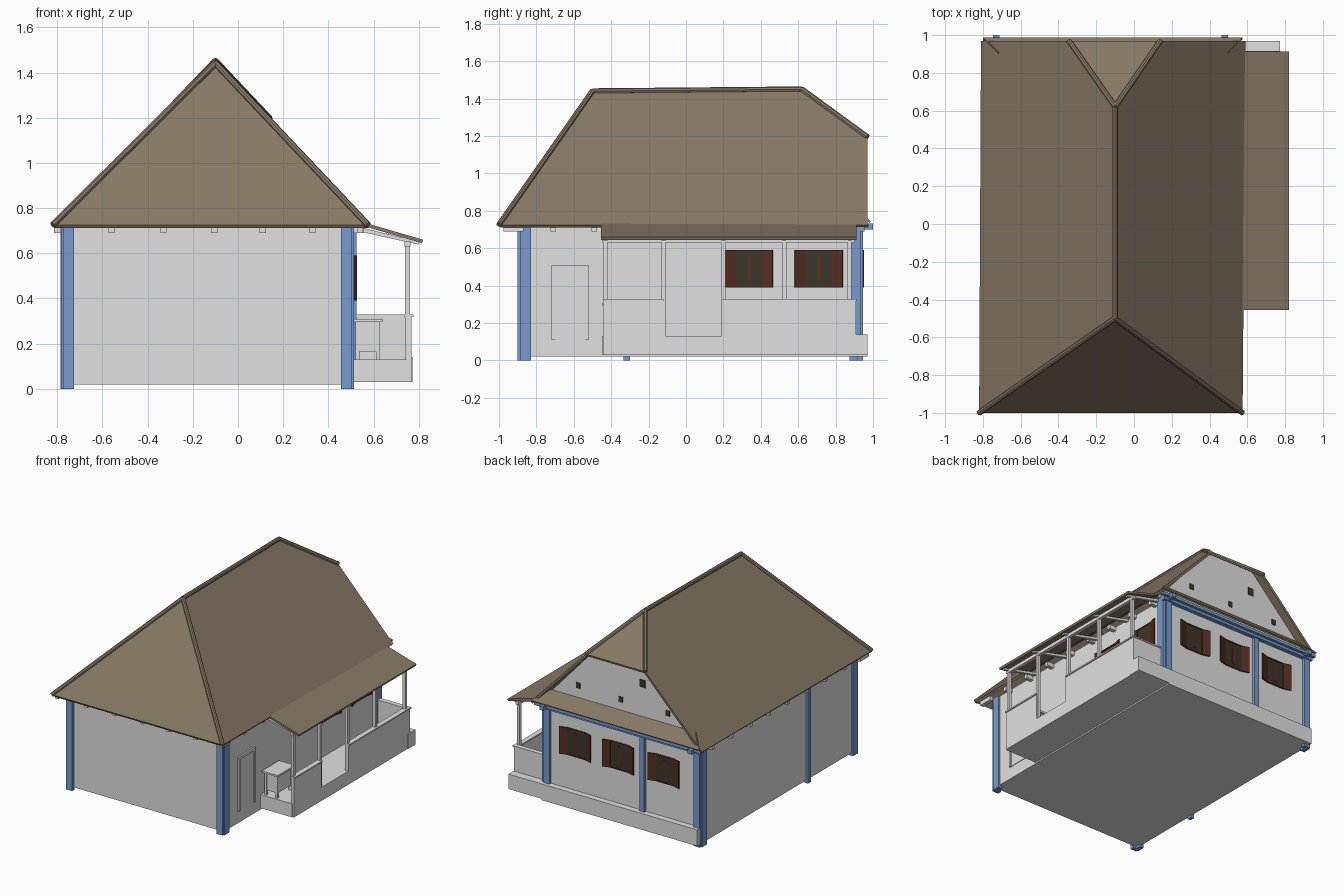
import bpy, bmesh, math
from mathutils import Vector


def material(name, rgb):
    m = bpy.data.materials.new(name)
    m.diffuse_color = (*rgb, 1)
    return m


WHITE = material("whitewash", (0.75, 0.75, 0.75))
BROWN = material("roof_brown", (0.245, 0.19, 0.132))
BLUE = material("post_blue", (0.19, 0.33, 0.62))
RED = material("shutter_red", (0.09, 0.026, 0.016))
DARK = material("window_dark", (0.042, 0.037, 0.022))


def mesh_object(name, verts, faces, mat, thickness=0):
    me = bpy.data.meshes.new(name)
    me.from_pydata([tuple(v) for v in verts], [], faces)
    bm = bmesh.new()
    bm.from_mesh(me)
    if thickness == 0:
        bmesh.ops.recalc_face_normals(bm, faces=bm.faces)
    bm.to_mesh(me)
    bm.free()
    me.materials.append(mat)
    ob = bpy.data.objects.new(name, me)
    bpy.context.collection.objects.link(ob)
    if thickness:
        mod = ob.modifiers.new("thickness", 'SOLIDIFY')
        mod.thickness = thickness
        mod.offset = -1
    return ob


def prism(name, base, offset, mat):
    """Extrude a polygon of 3D points along an offset."""
    n = len(base)
    base = [Vector(p) for p in base]
    verts = base + [p + Vector(offset) for p in base]
    faces = [list(range(n))[::-1], list(range(n, 2 * n))]
    faces += [(i, (i + 1) % n, n + (i + 1) % n, n + i) for i in range(n)]
    return mesh_object(name, verts, faces, mat)


def box(name, x0, x1, y0, y1, z0, z1, mat=WHITE):
    return prism(name, [(x0, y0, z0), (x1, y0, z0), (x1, y1, z0), (x0, y1, z0)],
                 (0, 0, z1 - z0), mat)


def rod(name, a, b, r, mat, sides=8):
    a, b = Vector(a), Vector(b)
    d = (b - a).normalized()
    u = d.orthogonal().normalized()
    w = d.cross(u)
    ring = [a + r * (math.cos(t) * u + math.sin(t) * w)
            for t in (2 * math.pi * i / sides for i in range(sides))]
    return prism(name, ring, b - a, mat)


# House body, plinth and gable wall
box("house_walls", -0.77, 0.50, -0.88, 0.925, 0.02, 0.72)
box("back_plinth", -0.77, 0.50, 0.90, 0.97, 0.02, 0.14)
prism("gable_wall", [(-0.79, 0.89, 0.72), (0.55, 0.89, 0.72), (0.125, 0.89, 1.19),
                     (0.07, 0.89, 1.23), (-0.28, 0.89, 1.23), (-0.34, 0.89, 1.19)],
      (0, 0.015, 0), WHITE)
for x, z, s in ((0.246, 0.91, 0.017), (-0.10, 0.90, 0.017),
                (-0.28, 1.065, 0.023), (-0.485, 0.90, 0.017)):
    box("gable_vent", x - s, x + s, 0.903, 0.909, z - s * 1.2, z + s * 1.2, DARK)

# Main roof: full hip in front, half hip behind
FL, FR = (-0.82, -1.0, 0.725), (0.575, -1.0, 0.725)
BL, BR = (-0.81, 0.97, 0.725), (0.59, 0.97, 0.725)
RF, RB = (-0.10, -0.50, 1.44), (-0.10, 0.62, 1.45)
HL, HR = (-0.345, 0.97, 1.195), (0.14, 0.97, 1.195)
mesh_object("main_roof", [FL, FR, RF, RB, HL, HR, BL, BR],
            [(0, 1, 2), (1, 7, 5, 3, 2), (0, 2, 3, 4, 6), (3, 5, 4)], BROWN, 0.018)
for a, b in ((FL, RF), (FR, RF), (RF, RB), (RB, HL), (RB, HR)):
    rod("ridge_cap", a, b, 0.015, BROWN)
# Small skirt roof under the gable
mesh_object("gable_skirt_roof", [(-0.80, 0.98, 0.735), (0.575, 0.98, 0.735),
                                 (0.50, 0.90, 0.815), (-0.72, 0.90, 0.815)],
            [(0, 1, 2, 3)], BROWN, 0.012)

# Blue corner posts, each a pair, plus single posts and the back beam
for cx, sx in ((-0.77, -1), (0.50, 1)):
    for cy, sy in ((-0.88, -1), (0.925, 1)):
        z0 = 0.0 if (sx < 0 or sy < 0) else 0.13
        out = 0.025 if sx * sy > 0 and sx > 0 else 0.013
        x = sorted((cx - sx * 0.045, cx + sx * 0.004))
        y = sorted((cy - sy * 0.01, cy + sy * 0.02))
        box("corner_post", *x, *y, z0, 0.72, BLUE)
        x = sorted((cx - sx * 0.02, cx + sx * out))
        y = sorted((cy - sy * 0.05, cy + sy * 0.008))
        box("corner_post_side", *x, *y, z0, 0.72, BLUE)
box("left_middle_post", -0.785, -0.76, -0.335, -0.30, 0.0, 0.72, BLUE)
box("back_middle_post", -0.32, -0.28, 0.92, 0.945, 0.13, 0.70, BLUE)
box("back_beam", -0.79, 0.53, 0.92, 0.955, 0.69, 0.735, BLUE)
box("back_eave_board", -0.80, 0.56, 0.955, 0.975, 0.71, 0.732, BLUE)
for x in (-0.73, 0.48):
    box("beam_bracket", x - 0.017, x + 0.017, 0.90, 1.0, 0.70, 0.732, BLUE)

# Rafter ends below the eaves
for x in (-0.80, -0.56, -0.33, -0.105, 0.11, 0.33, 0.54):
    box("front_rafter_end", x - 0.014, x + 0.014, -0.975, -0.87, 0.69, 0.722)
for i in range(8):
    y = -0.71 + i * 0.22
    box("left_rafter_end", -0.805, -0.76, y - 0.014, y + 0.014, 0.69, 0.722)
    box("right_rafter_end", 0.49, 0.555, y - 0.014, y + 0.014, 0.69, 0.722)


def window(origin, u, n):
    """Dark window with red shutters standing slightly open."""
    o, u, n = Vector(origin), Vector(u), Vector(n)

    def panel(name, pts, z0, z1, mat):
        prism(name, [o + u * a + n * b + Vector((0, 0, z0)) for a, b in pts],
              (0, 0, z1 - z0), mat)

    panel("window_pane", [(-0.075, 0), (0.075, 0), (0.075, 0.006), (-0.075, 0.006)],
          0.395, 0.585, DARK)
    panel("window_mullion", [(-0.012, 0), (0.012, 0), (0.012, 0.009), (-0.012, 0.009)],
          0.42, 0.56, RED)
    for z in (0.39, 0.582):
        panel("window_rail", [(-0.075, 0), (0.075, 0), (0.075, 0.01), (-0.075, 0.01)],
              z, z + 0.008, RED)
    for s in (-1, 1):
        panel("shutter", [(s * 0.07, 0), (s * 0.13, 0.018), (s * 0.127, 0.026),
                          (s * 0.07, 0.01)], 0.39, 0.59, RED)


for y in (0.335, 0.71):
    window((0.50, y, 0), (0, 1, 0), (1, 0, 0))
for x in (0.245, -0.105, -0.478):
    window((x, 0.925, 0), (1, 0, 0), (0, 1, 0))

# Door with frame on the right wall
box("door_panel", 0.495, 0.504, -0.70, -0.54, 0.11, 0.49)
for y in (-0.72, -0.54):
    box("door_jamb", 0.495, 0.512, y, y + 0.02, 0.11, 0.51)
box("door_lintel", 0.495, 0.512, -0.72, -0.52, 0.49, 0.51)

# Porch floor, parapet with an opening, and handrails
box("porch_floor", 0.50, 0.755, -0.45, 0.90, 0.03, 0.13)
box("porch_end_plinth", 0.50, 0.772, 0.88, 0.97, 0.03, 0.14)
box("porch_end_wall", 0.50, 0.765, 0.885, 0.91, 0.13, 0.32)
for y0, y1 in ((-0.445, -0.12), (0.19, 0.91)):
    box("porch_parapet", 0.745, 0.768, y0, y1, 0.03, 0.32)
    box("porch_handrail", 0.738, 0.776, y0, y1, 0.318, 0.328)
box("porch_step_face", 0.745, 0.768, -0.12, 0.19, 0.03, 0.13)
box("end_handrail", 0.50, 0.776, 0.88, 0.915, 0.318, 0.328)

# Porch posts, beam, rafters and lean-to roof
for y in (-0.43, -0.12, 0.20, 0.525, 0.875):
    box("porch_post", 0.74, 0.762, y - 0.011, y + 0.011, 0.13, 0.65)
    prism("porch_rafter", [(0.50, y - 0.01, 0.705), (0.80, y - 0.01, 0.638),
                           (0.80, y - 0.01, 0.652), (0.50, y - 0.01, 0.725)],
          (0, 0.02, 0), WHITE)
box("porch_beam", 0.738, 0.764, -0.45, 0.90, 0.63, 0.655)
prism("porch_roof", [(0.55, -0.455, 0.738), (0.82, -0.455, 0.66),
                     (0.815, -0.455, 0.645), (0.55, -0.455, 0.722)],
      (0, 1.367, 0), BROWN)

# Small cabinet table on the porch
box("cabinet_top", 0.51, 0.64, -0.45, -0.25, 0.295, 0.308)
box("cabinet_body", 0.52, 0.625, -0.43, -0.27, 0.165, 0.295)
for x in (0.52, 0.61):
    for y in (-0.435, -0.28):
        box("cabinet_leg", x, x + 0.018, y, y + 0.018, 0.13, 0.296)
